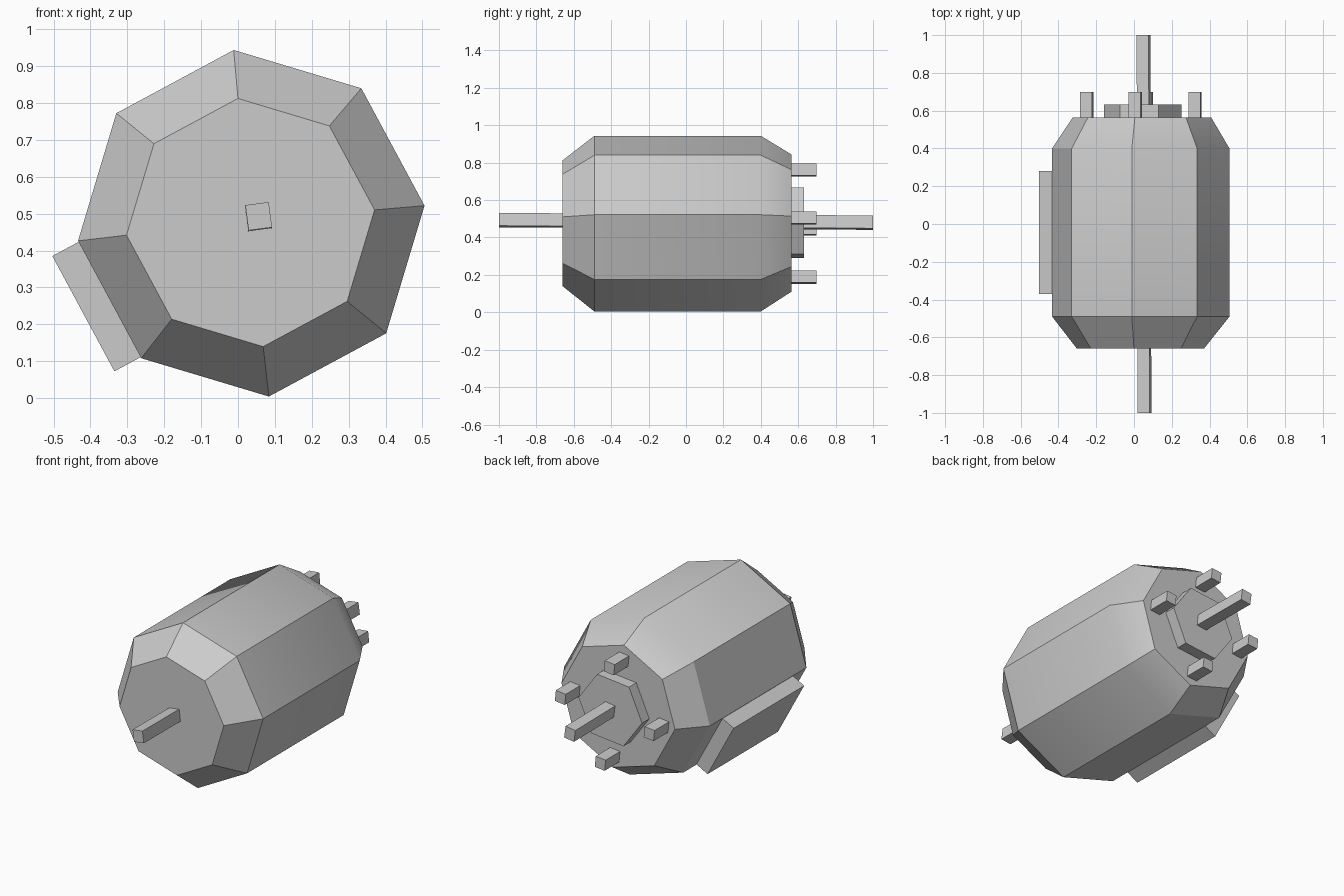
import bpy
import bmesh
from math import radians, sin, cos, pi
from mathutils import Matrix, Vector

old = bpy.data.objects.get("Cube")
if old:
    bpy.data.objects.remove(old, do_unlink=True)

GREY = (0.6, 0.6, 0.6, 1)
grey = bpy.data.materials.new("plain grey")
grey.use_nodes = True
grey.diffuse_color = GREY
grey.node_tree.nodes["Principled BSDF"].inputs["Base Color"].default_value = GREY

CX, CZ = 0.036, 0.474   # motor axis
ROLL = radians(5.8)     # roll of the whole motor about its axis


def finish(name, bm):
    bmesh.ops.recalc_face_normals(bm, faces=bm.faces)
    mesh = bpy.data.meshes.new(name)
    bm.to_mesh(mesh)
    bm.free()
    mesh.materials.append(grey)
    obj = bpy.data.objects.new(name, mesh)
    bpy.context.collection.objects.link(obj)
    return obj


def prism(name, sides, rings):
    """Loft polygons along y; each ring is (y, radius, centre x, centre z)."""
    bm = bmesh.new()
    loops = []
    for y, r, x, z in rings:
        angles = [ROLL + 2 * pi * i / sides for i in range(sides)]
        loops.append([bm.verts.new((x + r * cos(a), y, z + r * sin(a))) for a in angles])
    for a, b in zip(loops, loops[1:]):
        for i in range(sides):
            j = (i + 1) % sides
            bm.faces.new((a[i], a[j], b[j], b[i]))
    bm.faces.new(loops[0])
    bm.faces.new(loops[-1])
    return finish(name, bm)


def bar(name, start, end, width, height, roll=ROLL):
    """Rectangular bar from start to end, running along y."""
    bm = bmesh.new()
    bmesh.ops.create_cube(bm, size=1)
    start, end = Vector(start), Vector(end)
    turn = Matrix.Rotation(-roll, 3, "Y")
    for v in bm.verts:
        offset = turn @ Vector((v.co.x * width, 0, v.co.z * height))
        v.co = start.lerp(end, v.co.y + 0.5) + offset
    return finish(name, bm)


# Octagonal housing with chamfered ends
body = prism("motor_housing", 8, [
    (-0.66, 0.338, 0.034, 0.476),
    (-0.49, 0.472, CX, CZ),
    (0.40, 0.472, CX, CZ),
    (0.565, 0.368, CX + 0.006, CZ + 0.003),
])
bpy.context.view_layer.objects.active = body
body.select_set(True)
bpy.ops.object.shade_smooth_by_angle(angle=radians(31.3))
body.select_set(False)

# Hexagonal rear boss and the drive shaft through the motor
prism("rear_boss", 6, [(0.55, 0.206, 0.046, 0.478), (0.632, 0.206, 0.046, 0.478)])
bar("drive_shaft", (0.056, -1, 0.493), (0.05, 1, 0.479), 0.064, 0.069, radians(7.5))

# Four mounting pegs around the boss
for i, side in enumerate(("left", "top", "right", "bottom")):
    a = ROLL + i * pi / 2
    x, z = CX + 0.288 * cos(a), CZ + 0.288 * sin(a)
    bar(side + "_mounting_peg", (x, 0.55, z), (x, 0.698, z), 0.064, 0.064)

# Slab on the lower right flank
a = ROLL + radians(202.5)
x, z = CX + 0.472 * cos(a), CZ + 0.472 * sin(a)
bar("side_terminal_box", (x, -0.37, z), (x, 0.28, z), 0.09, 0.355, a)
